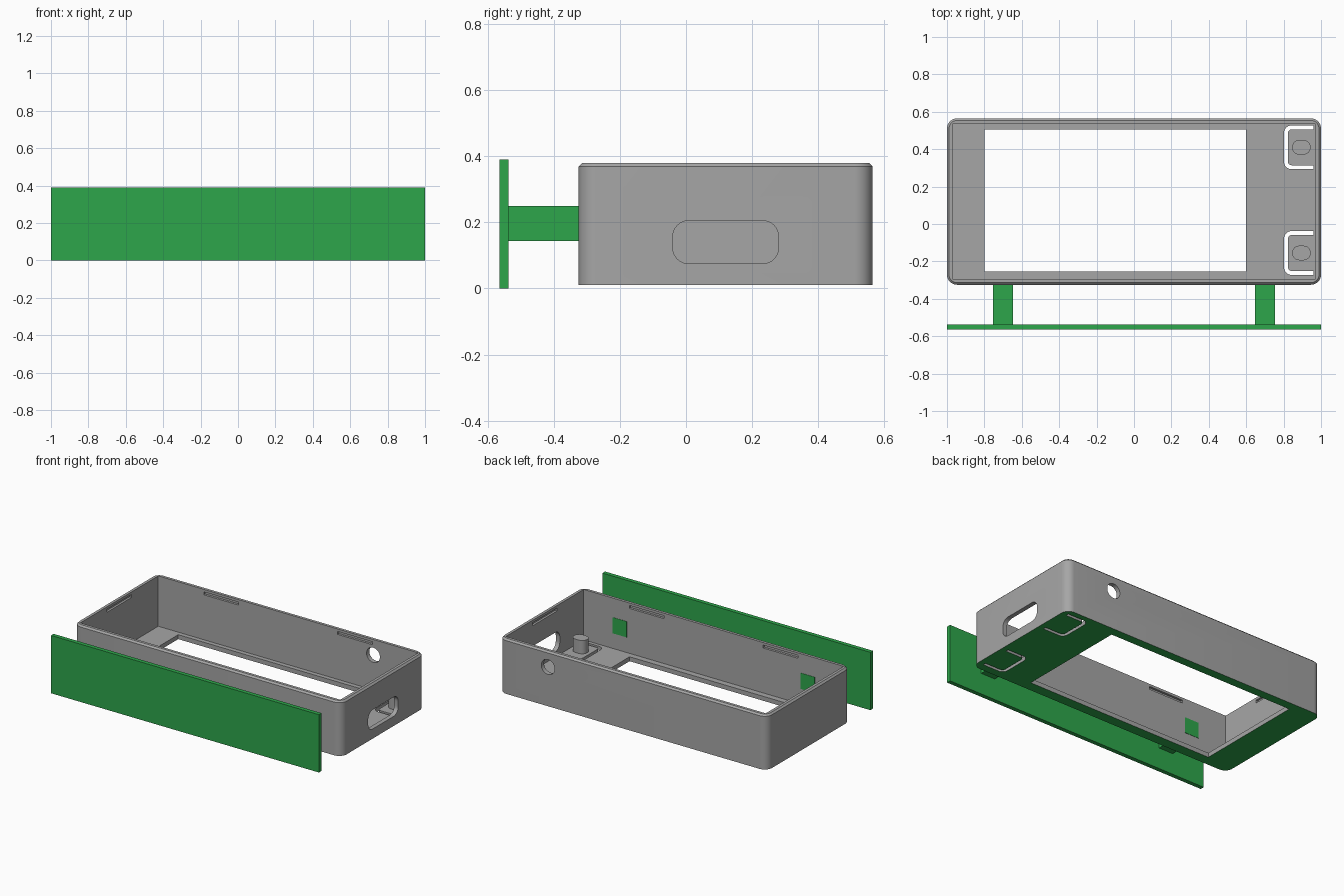
import bpy, bmesh, math
from mathutils import Vector

if "Cube" in bpy.data.objects:
    bpy.data.objects.remove(bpy.data.objects["Cube"])


def material(name, rgb):
    m = bpy.data.materials.new(name)
    m.diffuse_color = (*rgb, 1)
    m.use_nodes = True
    m.node_tree.nodes["Principled BSDF"].inputs["Base Color"].default_value = m.diffuse_color
    return m


GREY = material("case grey", (0.381, 0.381, 0.381))
GREEN = material("panel green", (0.027, 0.381, 0.07))

PLACE = {
    "x": lambda u, v, w: Vector((w, u, v)),
    "y": lambda u, v, w: Vector((u, w, v)),
    "z": lambda u, v, w: Vector((u, v, w)),
}


def round_rect(u0, u1, v0, v1, r, steps=8):
    """Counter-clockwise outline with rounded corners."""
    centres = [(u1 - r, v1 - r, 0), (u0 + r, v1 - r, 90),
               (u0 + r, v0 + r, 180), (u1 - r, v0 + r, 270)]
    pts = []
    for cu, cv, start in centres:
        for i in range(steps + 1):
            a = math.radians(start + 90 * i / steps)
            pts.append((cu + r * math.cos(a), cv + r * math.sin(a)))
    return pts


def rect(u0, u1, v0, v1):
    return [(u0, v0), (u1, v0), (u1, v1), (u0, v1)]


def prism(name, outline, axis, w0, w1, mats=(GREY,), top_chamfer=0):
    """Extrude a flat outline along an axis."""
    bm = bmesh.new()
    place = PLACE[axis]
    lo = [bm.verts.new(place(u, v, w0)) for u, v in outline]
    hi = [bm.verts.new(place(u, v, w1)) for u, v in outline]
    n = len(outline)
    bm.faces.new(lo)
    top = bm.faces.new(hi)
    for i in range(n):
        j = (i + 1) % n
        bm.faces.new((lo[i], lo[j], hi[j], hi[i]))
    bmesh.ops.recalc_face_normals(bm, faces=bm.faces)
    if top_chamfer:
        bmesh.ops.bevel(bm, geom=list(top.edges), offset=top_chamfer,
                        segments=1, affect='EDGES')
    me = bpy.data.meshes.new(name)
    bm.to_mesh(me)
    bm.free()
    for m in mats:
        me.materials.append(m)
    ob = bpy.data.objects.new(name, me)
    bpy.context.collection.objects.link(ob)
    return ob


def cut(target, cutter):
    """Subtract the cutter and delete it."""
    mod = target.modifiers.new("cut", 'BOOLEAN')
    mod.operation = 'DIFFERENCE'
    mod.solver = 'EXACT'
    mod.object = cutter
    bpy.context.view_layer.objects.active = target
    bpy.ops.object.modifier_apply(modifier=mod.name)
    bpy.data.objects.remove(cutter)


# Case: rounded block with chamfered rim
X, Y0, Y1 = 1.0, -0.325, 0.565
BASE, RIM, WALL = 0.01, 0.38, 0.03
FLOOR = BASE + 0.03
case = prism("case", round_rect(-X, X, Y0, Y1, 0.055), "z", BASE, RIM,
             (GREY, GREEN), top_chamfer=0.011)

# Underside is green
for p in case.data.polygons:
    if p.normal.z < -0.9:
        p.material_index = 1

# Hollow interior and screen window
cut(case, prism("cavity", rect(-X + WALL, X - WALL, Y0 + WALL, Y1 - WALL),
                "z", FLOOR, 0.6))
cut(case, prism("window", rect(-0.8, 0.6, -0.255, 0.505), "z", -0.1, 0.2))

# Port in the right wall, round hole in the back wall
cut(case, prism("port", round_rect(-0.04, 0.28, 0.075, 0.205, 0.048),
                "x", 0.9, 1.1))
cut(case, prism("round_hole", round_rect(0.585, 0.685, 0.225, 0.325, 0.0499),
                "y", 0.5, 0.6))

# Snap grooves near the rim
GZ0, GZ1, DEPTH = 0.343, 0.363, 0.015
yi0, yi1, xi = Y0 + WALL, Y1 - WALL, X - WALL
for cx in (-0.5, 0.5):
    for wall in (yi0, yi1):
        cut(case, prism("groove", rect(cx - 0.13, cx + 0.13, GZ0, GZ1),
                        "y", wall - DEPTH, wall + DEPTH))
for wall in (-xi, xi):
    cut(case, prism("groove", rect(-0.01, 0.25, GZ0, GZ1),
                    "x", wall - DEPTH, wall + DEPTH))

# Flexible buttons: U-shaped slot in the floor plus an oval post
for name, cy in (("back", 0.41), ("front", -0.155)):
    h, right, gap = 0.117, 0.96, 0.021

    def u_side(left, half, r):
        pts = [p for p in round_rect(left, right + 0.2, cy - half, cy + half, r)
               if p[0] < right - 0.05]
        return [(right, cy + half)] + pts + [(right, cy - half)]

    slot = u_side(0.802, h, 0.04) + u_side(0.802 + gap, h - gap, 0.02)[::-1]
    cut(case, prism("slot", slot, "z", -0.1, 0.2))
    post = prism(name + "_button_post",
                 round_rect(0.846, 0.944, cy - 0.039, cy + 0.039, 0.037),
                 "z", FLOOR - 0.01, 0.13)

# Front panel with two arms reaching through the case wall
prism("front_panel", rect(-1, 1, 0, 0.39), "y", -0.565, -0.537, (GREEN,))
for side, s in (("left", -1), ("right", 1)):
    a, b = sorted((s * 0.648, s * 0.755))
    prism(side + "_panel_arm", rect(a, b, 0.143, 0.25), "y",
          -0.54, yi0 + 0.002, (GREEN,))

# Smooth the rounded corners, keep hard edges crisp
for ob in bpy.context.scene.objects:
    ob.select_set(True)
    bpy.context.view_layer.objects.active = ob
bpy.ops.object.shade_smooth_by_angle(angle=math.radians(30))
